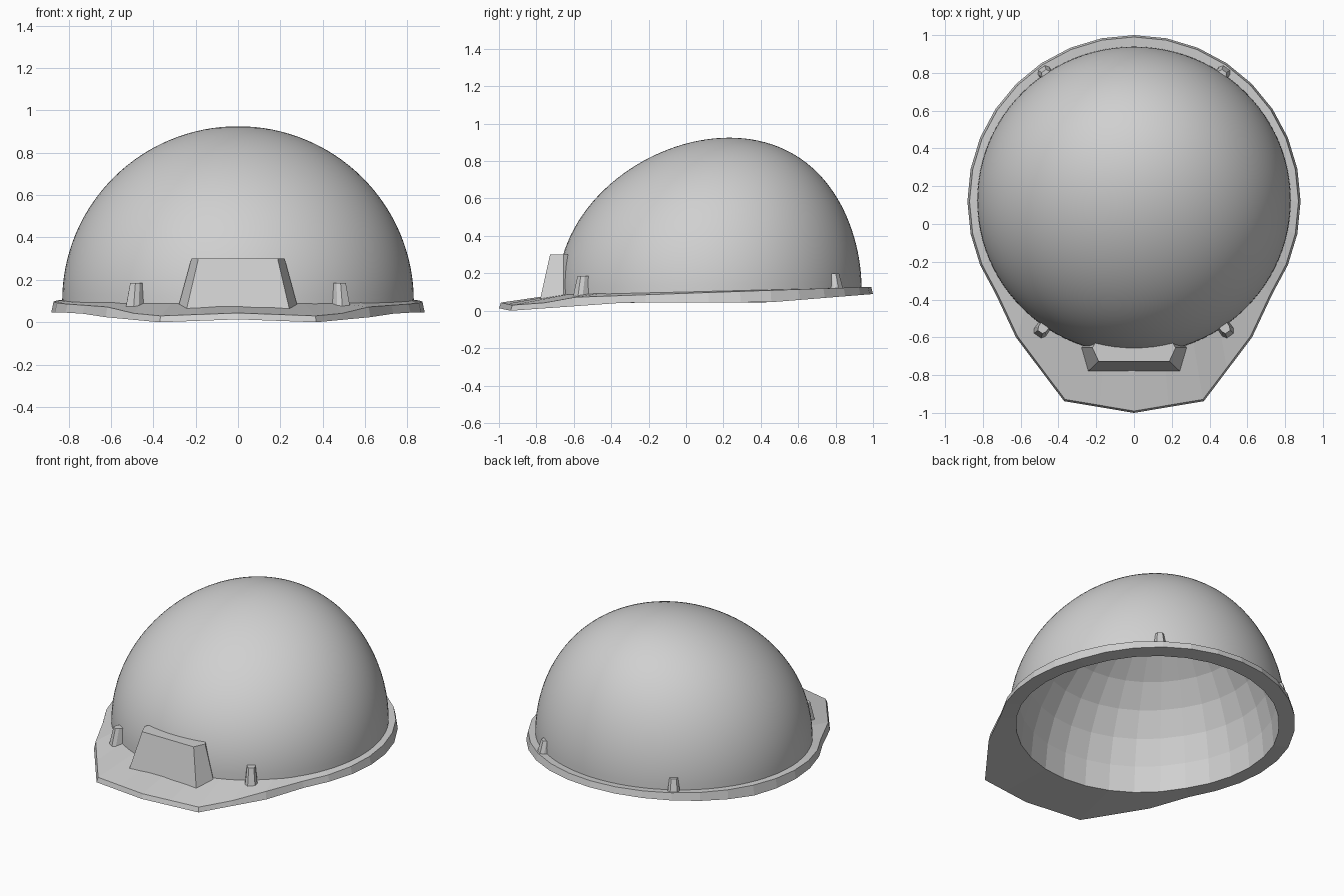
import bpy, bmesh, math
from mathutils import Vector, Matrix

cube = bpy.data.objects.get("Cube")
if cube:
    bpy.data.objects.remove(cube, do_unlink=True)

grey = bpy.data.materials.new("light_grey")
grey.use_nodes = True
colour = (0.63, 0.63, 0.63, 1)
grey.diffuse_color = colour
grey.node_tree.nodes["Principled BSDF"].inputs["Base Color"].default_value = colour

SIDES = 32
CENTRE = 0.125


def make_object(name, bm, smooth=False, inwards=False):
    bmesh.ops.recalc_face_normals(bm, faces=bm.faces)
    if inwards:
        bmesh.ops.reverse_faces(bm, faces=bm.faces)
    mesh = bpy.data.meshes.new(name)
    bm.to_mesh(mesh)
    bm.free()
    mesh.materials.append(grey)
    for poly in mesh.polygons:
        poly.use_smooth = smooth
    obj = bpy.data.objects.new(name, mesh)
    bpy.context.collection.objects.link(obj)
    return obj


def add_ring(bm, points):
    return [bm.verts.new(p) for p in points]


def bridge(bm, a, b):
    n = len(a)
    for i in range(n):
        j = (i + 1) % n
        bm.faces.new((a[i], a[j], b[j], b[i]))


def under_z(x, y):
    """Height of the underside of the brim."""
    if y < -0.3:
        peak = 0.018 * max(0, 1 - abs(x) / 0.37) if y < -0.9 else 0
        return 0.045 + 0.071 * (y + 0.3) + peak
    return 0.045 + 0.08 * max(0, y - 0.45)


def over_z(x, y):
    """Height of the upper outer edge of the brim."""
    if y < -0.7:
        return under_z(x, y) + 0.03
    return 0.097 + 0.035 * (y - 0.12)


def dome_base(x, y):
    """Height where the dome meets the brim."""
    return 0.1 + 0.021 * (y - CENTRE)


def shell(bm, radius_x, radius_y, height, base, segments, rows):
    """Half ellipsoid whose crown leans back."""
    last = None
    for r in range(rows):
        lift = math.pi / 2 * r / rows
        c, w = math.cos(lift), math.sin(lift)
        points = []
        for s in range(segments):
            a = math.pi / 2 - 2 * math.pi * s / segments
            x, y = radius_x * math.cos(a), radius_y * math.sin(a)
            z0 = base(x, CENTRE + y)
            points.append((x * c, CENTRE + y * c + 0.105 * w ** 2.3,
                           z0 * (1 - w) + height * w))
        ring = add_ring(bm, points)
        if last:
            bridge(bm, last, ring)
        last = ring
    pole = bm.verts.new((0, CENTRE + 0.105, height))
    for i in range(segments):
        bm.faces.new((last[i], last[(i + 1) % segments], pole))


# Smooth outer dome
bm = bmesh.new()
shell(bm, 0.83, 0.814, 0.925, dome_base, 96, 32)
make_object("dome", bm, smooth=True)

# Faceted inner lining, facing inwards
bm = bmesh.new()
shell(bm, 0.79, 0.775, 0.885, under_z, SIDES, 8)
make_object("lining", bm, inwards=True)

# Brim: round at the back, drawn out into a pointed peak at the front
half = []
for k in range(12):
    a = math.pi / 2 - 2 * math.pi * k / SIDES
    half.append(Vector((0.882 * math.cos(a), 0.12 + 0.88 * math.sin(a))))
shoulder, corner, tip = Vector((0.625, -0.6)), Vector((0.37, -0.938)), Vector((0, -1))
half += [shoulder, (shoulder + corner) / 2, corner, (corner + tip) / 2, tip]
outline = half + [Vector((-p.x, p.y)) for p in half[-2:0:-1]]


def oval(rx, ry, height):
    points = []
    for s in range(SIDES):
        a = math.pi / 2 - 2 * math.pi * s / SIDES
        x, y = rx * math.cos(a), CENTRE + ry * math.sin(a)
        points.append((x, y, height(x, y)))
    return points


bm = bmesh.new()
rings = [
    add_ring(bm, oval(0.79, 0.775, under_z)),
    add_ring(bm, [(p.x, p.y, under_z(p.x, p.y)) for p in outline]),
    add_ring(bm, [(p.x * 0.987, p.y * 0.99, over_z(p.x, p.y)) for p in outline]),
    add_ring(bm, oval(0.815, 0.8, lambda x, y: dome_base(x, y) + 0.006)),
]
for i in range(4):
    bridge(bm, rings[i], rings[(i + 1) % 4])
make_object("brim", bm)


def prism(name, lower, upper, matrix=Matrix()):
    bm = bmesh.new()
    a, b = add_ring(bm, lower), add_ring(bm, upper)
    bridge(bm, a, b)
    bm.faces.new(a)
    bm.faces.new(b)
    bm.transform(matrix)
    return make_object(name, bm)


# Front badge holder: slanted face, splayed cheeks, back hidden in the shell wall
def holder_ring(front, back, front_y, inner_y, z):
    return [(-front, front_y, z), (front, front_y, z), (back, -0.655, z),
            (back - 0.03, inner_y, z), (0, inner_y - 0.043, z),
            (0.03 - back, inner_y, z), (-back, -0.655, z)]


prism("front_holder", holder_ring(0.243, 0.285, -0.78, -0.628, 0.06),
      holder_ring(0.187, 0.22, -0.727, -0.605, 0.3))


# Four small tapered clips around the dome, pointing outwards
def clip_ring(width, outer, z):
    return [(outer, -width * 0.6, z), (outer, width * 0.6, z), (outer - 0.02, width, z),
            (-0.042, width, z), (-0.042, -width, z), (outer - 0.02, -width, z)]


for side, label in ((1, "left"), (-1, "right")):
    for end, x, y, z, tall in (("front", 0.492, -0.565, 0.075, 0.11),
                               ("back", 0.473, 0.803, 0.11, 0.09)):
        place = Vector((side * x, y, z))
        turn = math.atan2(y - CENTRE, place.x)
        prism(f"{end}_{label}_clip", clip_ring(0.037, 0.032, 0), clip_ring(0.025, 0.008, tall),
              Matrix.Translation(place) @ Matrix.Rotation(turn, 4, "Z"))
